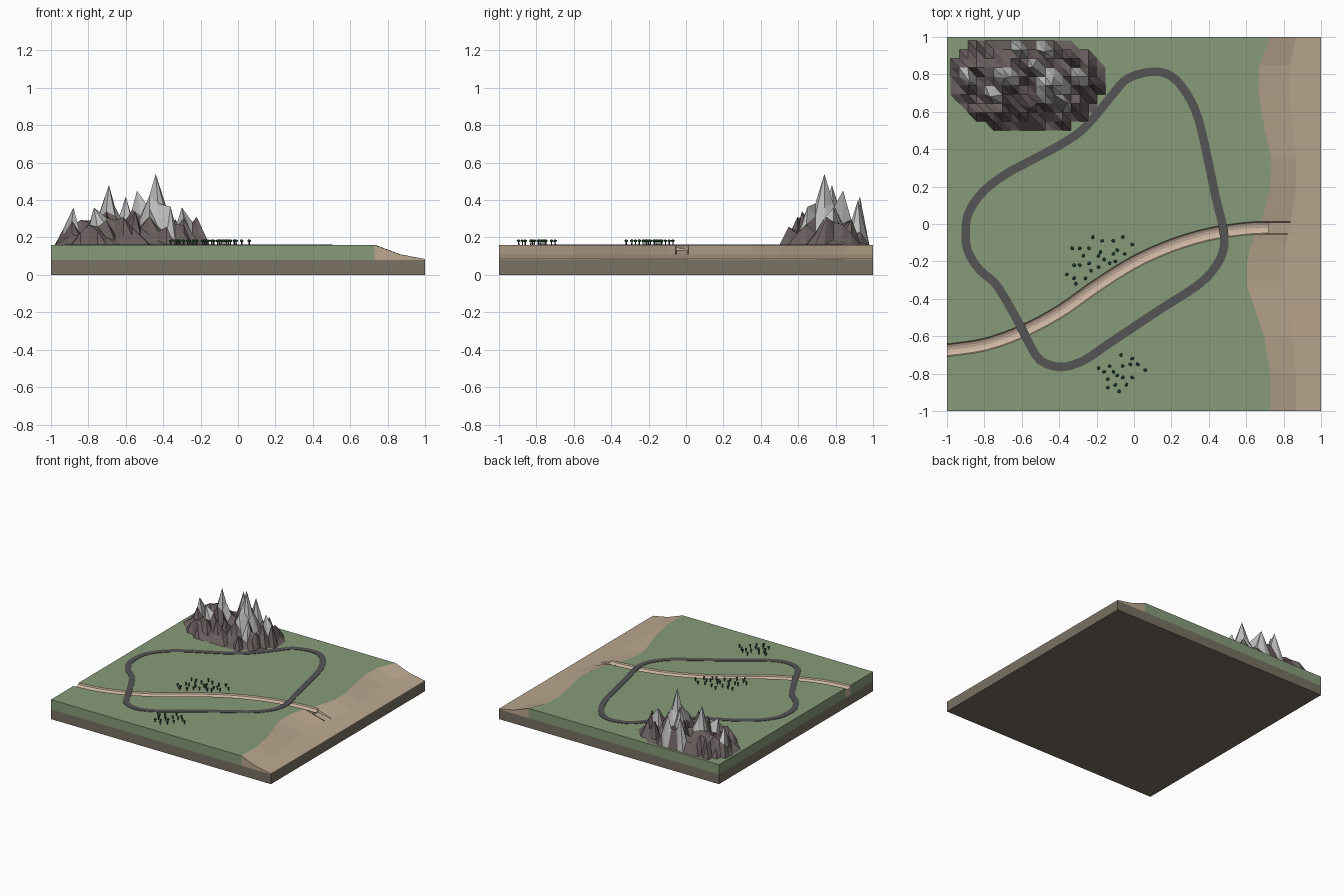
import bpy, bmesh, math, random
from mathutils import Vector, Matrix

if "Cube" in bpy.data.objects:
    bpy.data.objects.remove(bpy.data.objects["Cube"])

random.seed(4)


def mat(name, c):
    m = bpy.data.materials.new(name)
    m.diffuse_color = (*c, 1)
    m.use_nodes = True
    m.node_tree.nodes["Principled BSDF"].inputs["Base Color"].default_value = m.diffuse_color
    return m


GRASS = mat("grass", (0.24, 0.33, 0.19))
SAND = mat("sand", (0.50, 0.39, 0.28))
BED = mat("river_sand", (0.60, 0.46, 0.35))
EARTH = mat("earth", (0.19, 0.165, 0.125))
ROAD = mat("asphalt", (0.09, 0.09, 0.09))
ROCK = mat("rock", (0.14, 0.11, 0.11))
SNOW = mat("snow", (0.50, 0.50, 0.50))
LEAF = mat("leaf", (0.03, 0.12, 0.07))
BARK = mat("bark", (0.05, 0.05, 0.035))


def finish(name, bm, *mats, fix=True):
    if fix:
        bmesh.ops.recalc_face_normals(bm, faces=bm.faces)
    me = bpy.data.meshes.new(name)
    bm.to_mesh(me)
    bm.free()
    for m in mats:
        me.materials.append(m)
    ob = bpy.data.objects.new(name, me)
    bpy.context.collection.objects.link(ob)
    return ob


def prism(name, outline, z0, z1, m):
    bm = bmesh.new()
    lo = [bm.verts.new((x, y, z0)) for x, y in outline]
    hi = [bm.verts.new((x, y, z1)) for x, y in outline]
    bm.faces.new(lo[::-1])
    top = bm.faces.new(hi)
    n = len(lo)
    for i in range(n):
        j = (i + 1) % n
        bm.faces.new((lo[i], lo[j], hi[j], hi[i]))
    bmesh.ops.triangulate(bm, faces=[top] + [f for f in bm.faces if len(f.verts) > 4 and f != top])
    return finish(name, bm, m)


def loft(name, sections, m, ring=False):
    bm = bmesh.new()
    rows = [[bm.verts.new(p) for p in s] for s in sections]
    k = len(rows[0])
    for i in range(len(rows) if ring else len(rows) - 1):
        a, b = rows[i], rows[(i + 1) % len(rows)]
        for j in range(k):
            bm.faces.new((a[j], a[(j + 1) % k], b[(j + 1) % k], b[j]))
    if not ring:
        bm.faces.new(rows[0])
        bm.faces.new(rows[-1][::-1])
    return finish(name, bm, m)


def spline(pts, closed, steps):
    p = [Vector(q) for q in pts]
    n = len(p)
    get = (lambda i: p[i % n]) if closed else (lambda i: p[max(0, min(n - 1, i))])
    out = []
    for i in range(n if closed else n - 1):
        a, b, c, d = (get(i + o) for o in (-1, 0, 1, 2))
        for s in range(steps):
            t = s / steps
            out.append(0.5 * (2 * b + (c - a) * t + (2 * a - 5 * b + 4 * c - d) * t * t
                              + (3 * b - a - 3 * c + d) * t ** 3))
    return out if closed else out + [p[-1]]


# shoreline x as a function of y
SHORE = [(-1, .73), (-.8, .73), (-.6, .695), (-.45, .645), (-.33, .605), (-.2, .605), (-.1, .63),
         (.05, .69), (.2, .73), (.35, .735), (.5, .70), (.7, .665), (.85, .67), (1, .73)]


def shore(y):
    for (y0, x0), (y1, x1) in zip(SHORE, SHORE[1:]):
        if y <= y1:
            return x0 + (x1 - x0) * (y - y0) / (y1 - y0)
    return SHORE[-1][1]


# river centre line with half widths measured along y
centre = spline([(-1, -.675), (-.8, -.645), (-.6, -.575), (-.4, -.47), (-.2, -.33), (0, -.205),
                 (.2, -.115), (.4, -.055), (.6, -.025), (.72, -.02)], False, 4)
river = []
for i, c in enumerate(centre):
    t = centre[min(i + 1, len(centre) - 1)] - centre[max(i - 1, 0)]
    river.append((c.x, c.y, .034 * t.length / t.x))

# ground
prism("earth_slab", [(-1, -1), (1, -1), (1, 1), (-1, 1)], 0, .08, EARTH)
ys = sorted([y for y, _ in SHORE] + [-.056, -.05, .008, .014])
north = [(x, y + w) for x, y, w in river if x < shore(y + w) - .005]
north += [(shore(y), y) for y in ys if y > .012] + [(-1, 1)]
south = [(-1, -1)] + [(shore(y), y) for y in ys if y < -.052]
south += [(x, y - w) for x, y, w in reversed(river) if x < shore(y - w) - .005]
prism("grass_north", north, .08, .16, GRASS)
prism("grass_south", south, .08, .16, GRASS)

# sloping beach, dipping at the river mouth
beach = []
for y in ys:
    s = shore(y)
    top = .142 if -.053 < y < .012 else .16
    beach.append([(s, y, .08), (s, y, top), (s + (1 - s) * .5, y, .11), (1, y, .085), (1, y, .08)])
loft("beach", beach, SAND)

# dry river trough
TROUGH = [(-1, .16), (-.85, .150), (-.45, .143), (0, .140), (.45, .143), (.85, .150), (1, .16),
          (1, .081), (-1, .081)]
loft("river_bed", [[(x, y + w * u, z) for u, z in TROUGH] for x, y, w in river], BED)

# road loop
track = spline([(.1, .815), (.2, .79), (.28, .70), (.345, .56), (.40, .32), (.44, .13), (.48, -.04),
                (.475, -.15), (.42, -.25), (.33, -.335), (.15, -.45), (0, -.55), (-.15, -.65),
                (-.27, -.73), (-.39, -.765), (-.5, -.73), (-.56, -.64), (-.61, -.54), (-.70, -.38),
                (-.75, -.31), (-.83, -.24), (-.89, -.14), (-.9, -.03), (-.88, .07), (-.8, .18),
                (-.68, .27), (-.55, .34), (-.4, .42), (-.28, .50), (-.18, .61), (-.1, .71),
                (-.03, .78)], True, 3)
secs = []
for i, c in enumerate(track):
    t = (track[(i + 1) % len(track)] - track[i - 1]).normalized()
    nrm = Vector((-t.y, t.x)) * .023
    secs.append([(*(c + nrm * s), z) for s, z in ((-1, .157), (-1, .163), (1, .163), (1, .157))])
loft("road", secs, ROAD, ring=True)

# mountain: spiky height field on a triangulated grid
PEAKS = [(-.44, .74, .54), (-.69, .78, .48), (-.54, .84, .45), (-.93, .87, .365), (-.60, .93, .42),
         (-.88, .76, .36), (-.36, .65, .365), (-.30, .79, .36), (-.22, .75, .31), (-.77, .68, .36),
         (-.55, .62, .34), (-.48, .92, .40)]
S = .046
NX, NY = 19, 11
X0, Y0 = -.98, .50
peak_at = {(round((x - X0) / S), round((y - Y0) / S)): (x, y, h) for x, y, h in PEAKS}
bm = bmesh.new()
grid = {}
for i in range(NX):
    for j in range(NY):
        x, y = X0 + i * S, Y0 + j * (.48 / (NY - 1))
        r = ((x + .57) / .405) ** 2 + ((y - .755) / .25) ** 2
        inside = r < .97 and 0 < i < NX - 1 and 0 < j < NY - 1
        z = .16
        if inside:
            z = random.uniform(.20, .33) - .05 * r
            for px, py, h in PEAKS:
                z = max(z, h - .03 - 2.6 * math.hypot(x - px, y - py))
            if (i, j) in peak_at:
                x, y, z = peak_at[i, j]
        grid[i, j] = bm.verts.new((x, y, z)), inside
for i in range(NX - 1):
    for j in range(NY - 1):
        ll, lr, ul, ur = (grid[i + a, j + b] for a, b in ((0, 0), (1, 0), (0, 1), (1, 1)))
        for tri in ((ll, lr, ul), (lr, ur, ul)):
            if any(t[1] for t in tri):
                f = bm.faces.new([t[0] for t in tri])
                f.material_index = int(max(t[0].co.z for t in tri) > .355)
bmesh.ops.delete(bm, geom=[v for v in bm.verts if not v.link_faces], context='VERTS')
finish("mountain", bm, ROCK, SNOW, fix=False)

# two groves of small trees
GROVE_A = [(-.22, -.07), (-.24, -.13), (-.29, -.13), (-.17, -.09), (-.11, -.09), (-.06, -.07),
           (-.01, -.11), (-.09, -.14), (-.05, -.16), (-.11, -.16), (-.18, -.15), (-.16, -.19),
           (-.19, -.23), (-.24, -.21), (-.27, -.17), (-.33, -.13), (-.29, -.22), (-.32, -.22),
           (-.23, -.25), (-.26, -.29), (-.31, -.32), (-.36, -.27), (-.13, -.21), (-.10, -.20),
           (-.19, -.17), (-.32, -.29)]
GROVE_B = [(-.07, -.70), (-.02, -.75), (.06, -.78), (-.01, -.72), (-.06, -.76), (-.13, -.76),
           (-.19, -.77), (-.16, -.79), (-.11, -.79), (-.06, -.82), (-.01, -.82), (-.09, -.81),
           (-.14, -.83), (-.04, -.86), (-.10, -.86), (-.14, -.875), (-.08, -.895), (.02, -.75)]


def grove(name, spots):
    bm = bmesh.new()
    for x, y in spots:
        turn = Matrix.Rotation(random.uniform(0, 6), 4, 'Z')
        bmesh.ops.create_icosphere(bm, subdivisions=1, radius=.0115, matrix=Matrix.Translation(
            (x, y, .182)) @ turn @ Matrix.Diagonal((1, .8, .75, 1)))
        done = set(bm.faces)
        bmesh.ops.create_cone(bm, cap_ends=False, segments=5, radius1=.004, radius2=.003, depth=.02,
                              matrix=Matrix.Translation((x, y, .169)))
        for f in set(bm.faces) - done:
            f.material_index = 1
    finish(name, bm, LEAF, BARK)


grove("trees_inner", GROVE_A)
grove("trees_front", GROVE_B)
